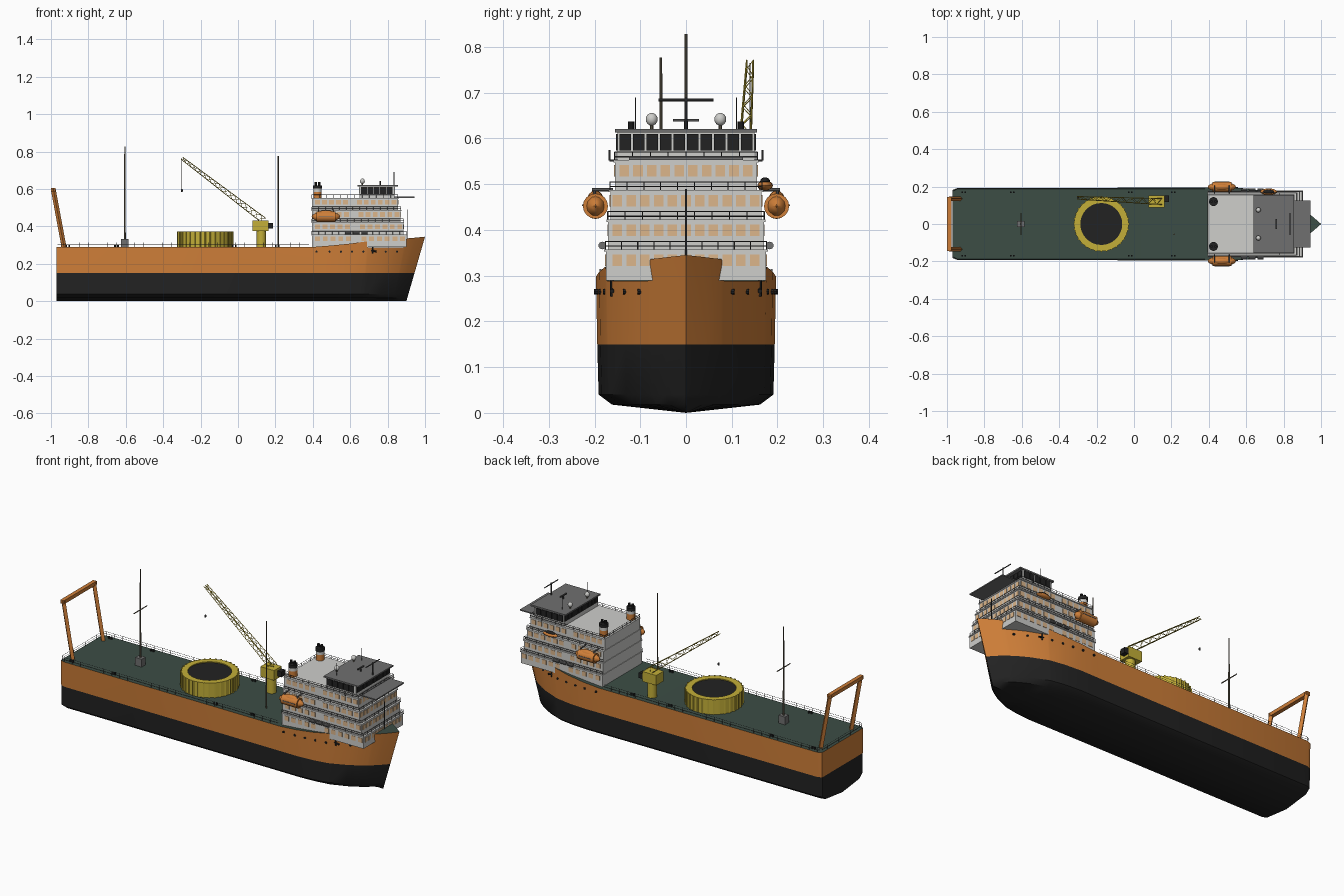
import bpy, bmesh, math
from mathutils import Matrix, Vector

if "Cube" in bpy.data.objects:
    bpy.data.objects.remove(bpy.data.objects["Cube"])


def material(name, r, g, b):
    m = bpy.data.materials.new(name)
    m.use_nodes = True
    m.diffuse_color = (r, g, b, 1)
    m.node_tree.nodes["Principled BSDF"].inputs["Base Color"].default_value = (r, g, b, 1)
    return m


ORANGE = material("orange paint", .62, .21, .04)
BLACK = material("black paint", .016, .016, .016)
GREEN = material("green deck", .045, .075, .06)
WHITE = material("white paint", .62, .62, .60)
TAN = material("tan windows", .72, .47, .26)
YELLOW = material("yellow paint", .55, .43, .04)
GREY = material("grey steel", .16, .16, .16)
DARK = material("dark grey rails", .07, .07, .07)
MAST = material("mast brown", .14, .12, .08)


# Helpers: add shapes to a bmesh, then finish it as one named part
def box(bm, c, s):
    bmesh.ops.create_cube(bm, size=1, matrix=Matrix.Translation(c) @ Matrix.Diagonal((*s, 1)))


def rod(bm, p, q, r, n=6, r2=None):
    p, q = Vector(p), Vector(q)
    d = q - p
    m = Matrix.Translation((p + q) / 2) @ d.to_track_quat('Z', 'Y').to_matrix().to_4x4()
    bmesh.ops.create_cone(bm, cap_ends=True, segments=n, radius1=r,
                          radius2=r if r2 is None else r2, depth=d.length, matrix=m)


def ball(bm, c, s, n=16):
    bmesh.ops.create_uvsphere(bm, u_segments=n, v_segments=n // 2, radius=1,
                              matrix=Matrix.Translation(c) @ Matrix.Diagonal((*s, 1)))


def finish(bm, name, *mats, smooth=False):
    me = bpy.data.meshes.new(name)
    bmesh.ops.recalc_face_normals(bm, faces=bm.faces)
    bm.to_mesh(me)
    bm.free()
    for m in mats:
        me.materials.append(m)
    ob = bpy.data.objects.new(name, me)
    bpy.context.collection.objects.link(ob)
    if smooth:
        bpy.context.view_layer.objects.active = ob
        bpy.ops.object.select_all(action='DESELECT')
        ob.select_set(True)
        bpy.ops.object.shade_smooth_by_angle(angle=math.radians(35))
    return ob


def part(name, mat, shape, *args, smooth=False, **kw):
    bm = bmesh.new()
    shape(bm, *args, **kw)
    return finish(bm, name, mat, smooth=smooth)


def rail(bm, path, height, step, r=.0012):
    for a, b in zip(path, path[1:]):
        a, b = Vector(a), Vector(b)
        n = max(1, round((b - a).length / step))
        for k in (1, .5):
            up = Vector((0, 0, height * k))
            rod(bm, a + up, b + up, r, 4)
        for i in range(n + 1):
            p = a.lerp(b, i / n)
            rod(bm, p, p + Vector((0, 0, height)), r, 4)


# Hull: stations of (x, half width, top height)
stations = [(-.97, .182, .29), (-.945, .192, .29), (0, .194, .29), (.4, .196, .29),
            (.5, .197, .298), (.6, .19, .308), (.69, .176, .32), (.70, .173, .288),
            (.8, .135, .288), (.85, .11, .288), (.897, .083, .288), (.905, .078, .336),
            (.95, .045, .34), (1, .0005, .345)]


def half_width(x):
    for (xa, wa, _), (xb, wb, _) in zip(stations, stations[1:]):
        if xa <= x <= xb:
            return wa + (wb - wa) * (x - xa) / (xb - xa)
    return 0


bm = bmesh.new()
rings = []
for x, w, top in stations:
    lean = .1 * (max(0, x - .4) / .6) ** 2
    half = [(1, top), (.985, .15), (.97, .04), (.82, .018), (0, 0)]
    sect = half + [(-f, z) for f, z in half[-2::-1]]
    rings.append([bm.verts.new((x - lean * (1 - z / .345), f * w, z)) for f, z in sect])
for a, b in zip(rings, rings[1:]):
    for i in range(len(a)):
        j = (i + 1) % len(a)
        f = bm.faces.new((a[i], a[j], b[j], b[i]))
        is_deck = j == 0
        f.material_index = 2 if is_deck else (1 if f.calc_center_median().z < .15 else 0)
# Stern plate, split at the waterline
s = rings[0]
bm.faces.new((s[0], s[1], s[-2], s[-1])).material_index = 0
bm.faces.new(s[1:-1]).material_index = 1
finish(bm, "hull", ORANGE, BLACK, GREEN, smooth=True)

# Portholes, anchors and deck bollards
bm = bmesh.new()
for side in (-1, 1):
    for x in (.42, .49, .55, .61, .67, .79, .85):
        y = side * half_width(x + .015)
        rod(bm, (x, y - .005, .265), (x, y + .005, .265), .006, 8)
    y = side * (half_width(.735) + .002)
    rod(bm, (.72, y, .255), (.72, y, .292), .004)
    rod(bm, (.705, y, .272), (.74, y, .266), .005)
    for x in (-.91, -.65, -.02, .21):
        for dx in (-.008, .008):
            rod(bm, (x + dx, side * .17, .288), (x + dx, side * .17, .303), .005, 8)
finish(bm, "portholes_anchors_bollards", BLACK)

part("deck_rail", DARK, rail, [(.38, -.188, .29), (-.945, -.188, .29), (-.965, -.178, .29),
     (-.965, .178, .29), (-.945, .188, .29), (.38, .188, .29)], .024, .05, r=.0009)

# Superstructure tiers with windows and rails
bm, win, rails = bmesh.new(), bmesh.new(), bmesh.new()
H, AFT = .065, .395
tiers = [(.90, .175), (.885, .17), (.87, .165), (.855, .155)]
for i, (front, hw) in enumerate(tiers):
    z = .29 + i * H
    box(bm, ((AFT + front) / 2, 0, z + H / 2), (front - AFT, 2 * hw, H))
    box(bm, ((AFT + front) / 2, 0, z + H), (front - AFT + .006, 2 * hw + .008, .005))
    zw = z + .044
    for k in range(int(hw * 2 / .03)):
        y = (k - (int(hw * 2 / .03) - 1) / 2) * .03
        box(win, (front, y, zw), (.004, .021, .025))
    for k in range(12):
        if k != 5:
            for side in (-1, 1):
                box(win, (.425 + k * (front - AFT - .05) / 11, side * hw, zw), (.026, .004, .025))
    e = hw + .001
    rail(rails, [(AFT, -e, z + H), (front, -e, z + H), (front, e, z + H), (AFT, e, z + H)], .02, .037)
rail(rails, [(AFT, -.153, .55), (AFT, .153, .55)], .02, .04)
finish(bm, "superstructure", WHITE)
finish(win, "cabin_windows", TAN)
finish(rails, "balcony_rails", DARK)

# Bridge with its dark windows, roof and forward platform
part("bridge", WHITE, box, (.743, 0, .582), (.185, .3, .064))
bm = bmesh.new()
for k in range(10):
    box(bm, (.836, (k - 4.5) * .0295, .592), (.006, .026, .036))
    box(bm, (.65, (k - 4.5) * .0295, .592), (.006, .026, .03))
for k in range(5):
    for side in (-1, 1):
        box(bm, (.674 + k * .034, side * .15, .592), (.031, .006, .036))
finish(bm, "bridge_windows", BLACK)
part("bridge_roof", GREY, box, (.747, 0, .617), (.215, .31, .008))
part("forward_platform", GREY, box, (.89, 0, .556), (.105, .25, .006))
bm = bmesh.new()
for side in (-1, 1):
    rod(bm, (.78, side * .15, .552), (.78, side * .167, .552), .002)
    rod(bm, (.78, side * .167, .552), (.78, side * .167, .575), .002)
    rod(bm, (.69, side * .11, .62), (.69, side * .11, .69), .001)
rod(bm, (.835, 0, .62), (.835, 0, .69), .003)
rod(bm, (.835, -.06, .684), (.835, .06, .684), .003)
rod(bm, (.76, 0, .62), (.76, 0, .64), .004)
box(bm, (.76, 0, .64), (.008, .056, .006))
rod(bm, (.908, 0, .335), (.908, 0, .49), .002)
finish(bm, "bridge_masts_and_radar", DARK)

# Mirrored fittings: funnels, domes, lifeboats, raft canisters
for side, label in ((-1, "right"), (1, "left")):
    y = side * .12
    part(label + "_funnel_base", ORANGE, rod, (.425, y, .55), (.425, y, .585), .022, 16, smooth=True)
    part(label + "_funnel_band", WHITE, rod, (.425, y, .585), (.425, y, .602), .022, 16, smooth=True)
    bm = bmesh.new()
    rod(bm, (.425, y, .602), (.425, y, .62), .024, 16)
    for dx in (-.01, .01):
        rod(bm, (.425 + dx, y, .62), (.425 + dx, y, .637), .007, 10)
    finish(bm, label + "_funnel_top", BLACK, smooth=True)

    y = side * .075
    part(label + "_dome_stand", MAST, rod, (.665, y, .62), (.665, y, .632), .004)
    part(label + "_satellite_dome", WHITE, ball, (.665, y, .642), (.013, .013, .014), smooth=True)

    y = side * .198
    bm = bmesh.new()
    ball(bm, (.47, y, .452), (.076, .026, .028))
    ball(bm, (.47, y, .466), (.055, .018, .02))
    rod(bm, (.42, y, .452), (.52, y, .452), .0275, 16)
    finish(bm, label + "_lifeboat", ORANGE, smooth=True)
    bm = bmesh.new()
    for x in (.43, .51):
        rod(bm, (x, side * .16, .488), (x, side * .205, .488), .004)
        rod(bm, (x, side * .2, .488), (x, side * .2, .47), .003)
    box(bm, (.47, side * .2255, .454), (.08, .003, .004))
    finish(bm, label + "_lifeboat_davits", GREY)

    bm = bmesh.new()
    for x in (.588, .632, .676):
        rod(bm, (x - .017, side * .183, .366), (x + .017, side * .183, .366), .0085, 10)
    finish(bm, label + "_raft_canisters", GREY, smooth=True)

part("rescue_boat", ORANGE, ball, (.72, .173, .497), (.045, .017, .011), smooth=True)
part("rescue_boat_cover", BLACK, ball, (.72, .173, .506), (.03, .011, .009), smooth=True)

# Round storage tank with ribs and dark well
bm = bmesh.new()
ring = [(.146, .288), (.146, .372), (.112, .372), (.112, .362)]
verts = [bm.verts.new((r, 0, z)) for r, z in ring]
edges = [bm.edges.new(p) for p in zip(verts, verts[1:])]
bmesh.ops.spin(bm, geom=verts + edges, cent=(0, 0, 0), axis=(0, 0, 1),
               angle=math.tau, steps=32, use_merge=True)
for k in range(32):
    a = k * math.tau / 32
    rod(bm, (.146 * math.cos(a), .146 * math.sin(a), .288),
        (.146 * math.cos(a), .146 * math.sin(a), .374), .005, 4)
finish(bm, "storage_tank", YELLOW).location.x = -.175
part("tank_well", BLACK, rod, (-.175, 0, .29), (-.175, 0, .367), .113, 32)

# Crane: pedestal, cab, lattice boom, hook
part("crane_pedestal", YELLOW, rod, (.125, .12, .288), (.125, .12, .375), .025, 16, smooth=True)
part("crane_cab", YELLOW, box, (.12, .12, .403), (.085, .066, .056))
part("crane_motor", BLACK, box, (.174, .135, .403), (.025, .034, .03))
bm = bmesh.new()
start, end = Vector((.14, .12, .43)), Vector((-.3, .14, .765))
up = Vector((.6, 0, .8))
bays = 16


def chord(i, j):
    t = j / bays
    size = .016 * (1 - t) + .007 * t
    sy, sz = ((-1, -1), (1, -1), (1, 1), (-1, 1))[i % 4]
    return start.lerp(end, t) + Vector((0, sy * size, 0)) + up * sz * size


for i in range(4):
    rod(bm, chord(i, 0), chord(i, bays), .002, 4)
    for j in range(bays):
        rod(bm, chord(i + j % 2, j), chord(i + 1 - j % 2, j + 1), .0012, 4)
finish(bm, "crane_boom", YELLOW)
bm = bmesh.new()
rod(bm, end, (-.3, .14, .6), .001, 4)
ball(bm, (-.3, .14, .592), (.006, .006, .009), 8)
finish(bm, "crane_hook", DARK)

# Deck masts
bm = bmesh.new()
rod(bm, (-.605, 0, .33), (-.605, 0, .828), .005, 8, r2=.003)
rod(bm, (-.605, -.058, .6), (-.605, .058, .6), .003)
rod(bm, (.215, -.055, .288), (.215, -.055, .777), .004, 8, r2=.003)
finish(bm, "deck_masts", MAST)
part("mast_base", GREY, box, (-.605, 0, .311), (.04, .034, .046))

# Stern gantry
bm = bmesh.new()
for side in (-1, 1):
    rod(bm, (-.93, side * .135, .288), (-.988, side * .135, .6), .013, 4)
box(bm, (-.988, 0, .596), (.022, .29, .02))
finish(bm, "stern_gantry", ORANGE)
